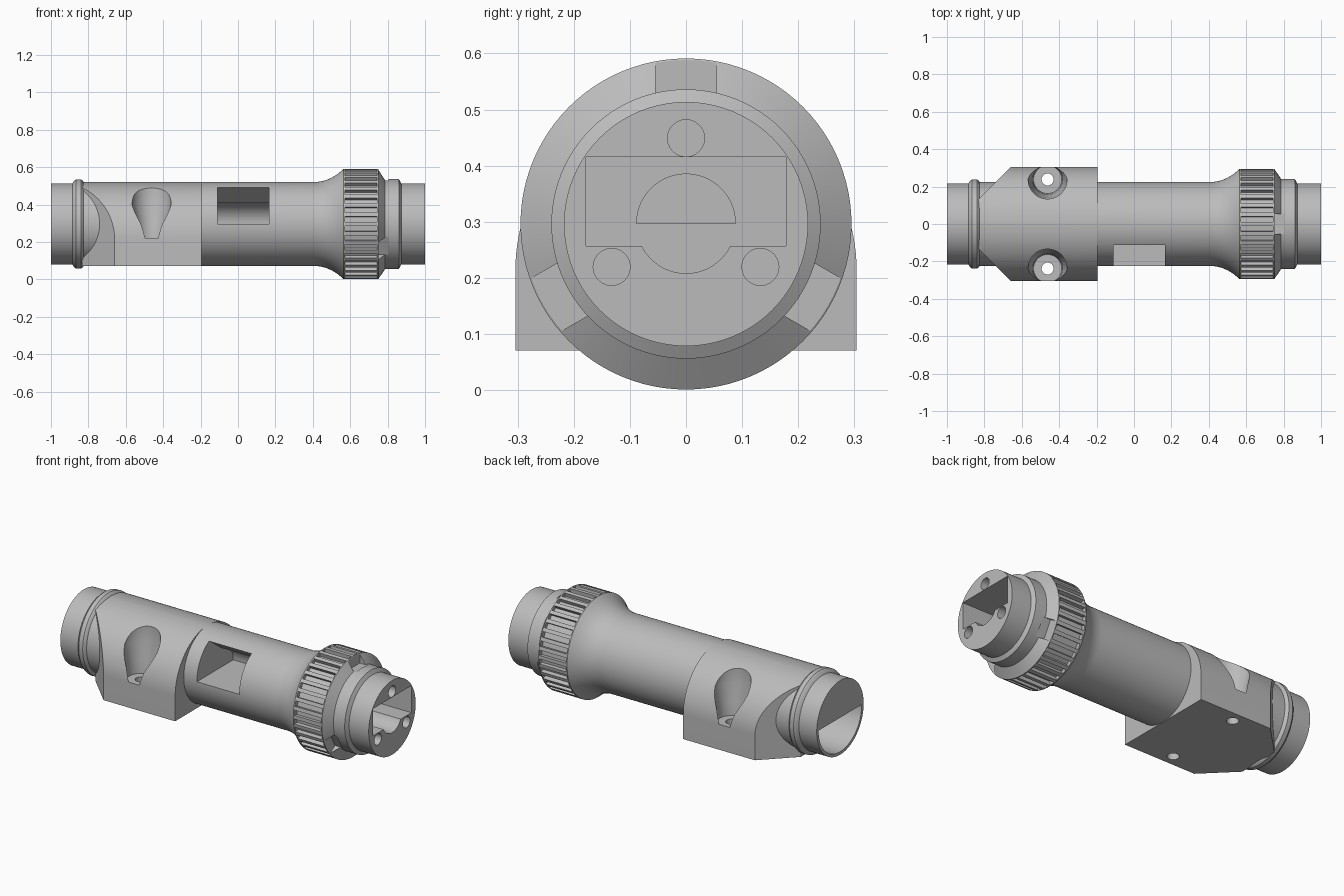
import bpy, bmesh
from math import sin, cos, pi, radians
from mathutils import Matrix, Vector

if "Cube" in bpy.data.objects:
    bpy.data.objects.remove(bpy.data.objects["Cube"])

AXIS_Z = 0.296
grey = bpy.data.materials.new("light_grey")
grey.use_nodes = True
grey.diffuse_color = (0.5, 0.5, 0.5, 1)
grey.node_tree.nodes["Principled BSDF"].inputs["Base Color"].default_value = (0.5, 0.5, 0.5, 1)


def finish(name, bm):
    bmesh.ops.recalc_face_normals(bm, faces=bm.faces)
    mesh = bpy.data.meshes.new(name)
    bm.to_mesh(mesh)
    bm.free()
    mesh.materials.append(grey)
    obj = bpy.data.objects.new(name, mesh)
    bpy.context.collection.objects.link(obj)
    return obj


def lathe(name, profile, origin, along, steps=96):
    """Revolve (position, radius) points around an axis; ends must touch the axis."""
    bm = bmesh.new()
    along = Vector(along)
    side = Vector((0, 1, 0))
    verts = [bm.verts.new(Vector(origin) + along * p + side * r) for p, r in profile]
    edges = [bm.edges.new(pair) for pair in zip(verts, verts[1:])]
    bmesh.ops.spin(bm, geom=verts + edges, cent=origin, axis=along,
                   angle=2 * pi, steps=steps, use_duplicate=False)
    bmesh.ops.remove_doubles(bm, verts=bm.verts, dist=1e-5)
    return finish(name, bm)


def prism(name, points, axis, start, end):
    """Extrude an outline: (y, z) points along x, or (x, y) points along z."""
    bm = bmesh.new()
    place = (lambda u, v: (start, u, v)) if axis == "x" else (lambda u, v: (u, v, start))
    face = bm.faces.new([bm.verts.new(place(u, v)) for u, v in points])
    moved = bmesh.ops.extrude_face_region(bm, geom=[face])["geom"]
    shift = Vector((end - start, 0, 0)) if axis == "x" else Vector((0, 0, end - start))
    bmesh.ops.translate(bm, vec=shift, verts=[g for g in moved if isinstance(g, bmesh.types.BMVert)])
    return finish(name, bm)


def radial_boxes(name, angles, x0, x1, r0, r1, width):
    bm = bmesh.new()
    for a in angles:
        m = (Matrix.Translation((0, 0, AXIS_Z)) @ Matrix.Rotation(a, 4, "X")
             @ Matrix.Translation(((x0 + x1) / 2, 0, (r0 + r1) / 2))
             @ Matrix.Diagonal((x1 - x0, width, r1 - r0, 1)))
        bmesh.ops.create_cube(bm, size=1, matrix=m)
    return finish(name, bm)


def arc(cy, cz, r, a0, a1, n=32):
    angles = [radians(a0 + (a1 - a0) * i / n) for i in range(n + 1)]
    return [(cy + r * cos(a), cz + r * sin(a)) for a in angles]


def combine(target, steps):
    """Run booleans in order, bake the result and drop the cutters."""
    for operation, tool in steps:
        tool.hide_render = True
        mod = target.modifiers.new(tool.name, "BOOLEAN")
        mod.operation, mod.object, mod.solver = operation, tool, "EXACT"
    bpy.context.view_layer.update()
    graph = bpy.context.evaluated_depsgraph_get()
    baked = bpy.data.meshes.new_from_object(target.evaluated_get(graph))
    target.modifiers.clear()
    target.data = baked
    for _, tool in steps:
        bpy.data.objects.remove(tool)


# Main tube: left spigot, bead, barrel, flare, grip ring, collar, right spigot
flare = [(0.40 + 0.165 * t, 0.224 + 0.071 * t ** 2.2) for t in [i / 10 for i in range(11)]]
profile = [(-1, 0), (-1, 0.2175), (-0.885, 0.2175), (-0.875, 0.232), (-0.865, 0.239),
           (-0.84, 0.239), (-0.83, 0.232), (-0.825, 0.224)] + flare + [
           (0.75, 0.295), (0.787, 0.24), (0.86, 0.24), (0.873, 0.2175), (1, 0.2175), (1, 0)]
body = lathe("tube_body", profile, (0, 0, AXIS_Z), (1, 0, 0))

# Mounting block: rounded over the tube, with angled corners at its left end
outline = [(-0.304, 0.071), (0.304, 0.071)] + arc(0, 0.2155, 0.304, 0, 180, 64)
block = prism("mount_block", outline, "x", -0.835, -0.195)
plan = [(-0.19, -0.32), (-0.19, 0.32), (-0.676, 0.32), (-0.84, 0.124), (-0.84, -0.124), (-0.676, -0.32)]
plan[2:4] = [(-0.644, 0.32), (-0.84, 0.124)]
plan[4:6] = [(-0.84, -0.124), (-0.644, -0.32)]
combine(block, [("INTERSECT", prism("block_plan", plan, "z", 0, 0.6))])
steps = [("UNION", block)]

# Screw pockets: through hole, bore and widening mouth in one stepped shape
pocket = [(0.0, 0), (0.0, 0.032), (0.22, 0.032), (0.22, 0.075), (0.30, 0.08),
          (0.40, 0.104), (0.6, 0.104), (0.6, 0)]
for side, y in (("left", 0.238), ("right", -0.238)):
    steps.append(("DIFFERENCE", lathe(side + "_screw_pocket", pocket, (-0.462, y, 0), (0, 0, 1), 48)))

# Side window with sloped ceiling and a rounded far wall
window = [(-0.3, 0.295), (-0.3, 0.49), (-0.107, 0.49)] + arc(0, AXIS_Z, 0.113, 90, 0, 16)
window[-1] = (0.113, 0.295)
steps.append(("DIFFERENCE", prism("window_cut", window, "x", -0.11, 0.165)))

# Half-round passage from the window to the right socket
steps.append(("DIFFERENCE", prism("passage_cut", arc(0, 0.297, 0.088, 0, 180), "x", 0.12, 0.65)))

# Right socket: rectangle with a rounded belly
socket = [(0.178, 0.257), (0.178, 0.415), (-0.178, 0.415), (-0.178, 0.257)]
socket += arc(0, AXIS_Z, 0.088, 206.3, 333.7, 24)
steps.append(("DIFFERENCE", prism("socket_cut", socket, "x", 0.6, 1.05)))

# Half-round hollow in the left end
steps.append(("DIFFERENCE", prism("end_hollow_cut", arc(0, AXIS_Z, 0.2, 180, 360, 48), "x", -1.05, -0.65)))

# Pin holes in the right end
for i, angle in enumerate((90, 210, 330)):
    a = radians(angle)
    hole = arc(0.153 * cos(a), AXIS_Z + 0.153 * sin(a), 0.033, 0, 345, 23)
    steps.append(("DIFFERENCE", prism("pin_hole_%d" % i, hole, "x", 0.8, 1.05)))

# Grip grooves and the three key slots beside them
steps.append(("DIFFERENCE", radial_boxes("grip_grooves", [2 * pi * (i + 0.5) / 36 for i in range(36)],
                                         0.572, 0.744, 0.272, 0.34, 0.03)))
steps.append(("DIFFERENCE", radial_boxes("key_slots", [2 * pi * i / 3 for i in range(3)],
                                         0.752, 0.805, 0.233, 0.34, 0.108)))
combine(body, steps)

# Smooth round surfaces, keep machined edges crisp
bpy.ops.object.select_all(action="DESELECT")
body.select_set(True)
bpy.context.view_layer.objects.active = body
bpy.ops.object.shade_smooth_by_angle(angle=radians(25))
